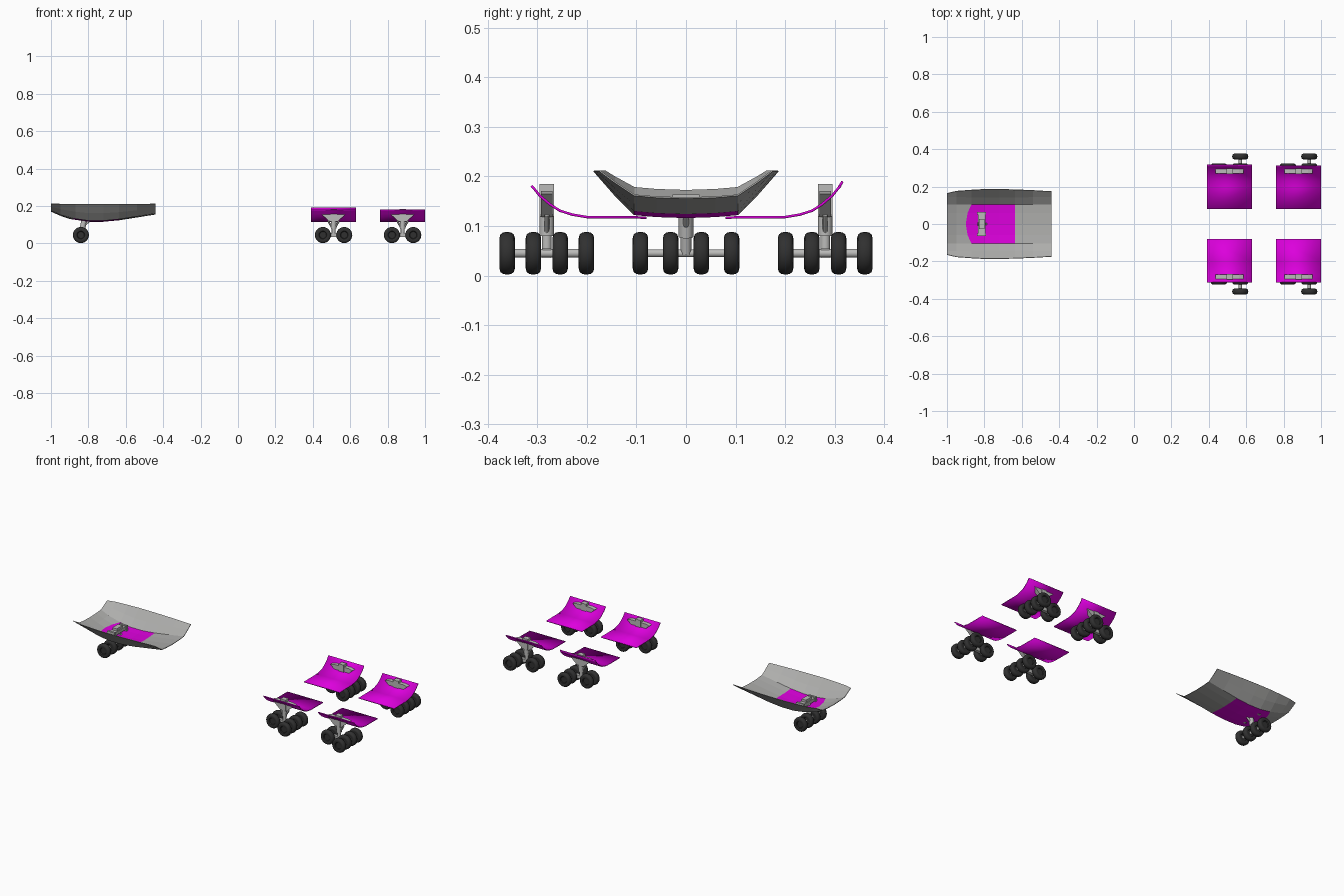
import bpy, bmesh, math
from mathutils import Vector

cube = bpy.data.objects.get("Cube")
if cube:
    bpy.data.objects.remove(cube)


def material(name, color):
    m = bpy.data.materials.new(name)
    m.use_nodes = True
    m.diffuse_color = (*color, 1)
    m.node_tree.nodes["Principled BSDF"].inputs["Base Color"].default_value = (*color, 1)
    return m


GREY = material("hull grey", (0.42, 0.42, 0.41))
MAGENTA = material("magenta panel", (0.72, 0.0, 0.72))
METAL = material("gear metal", (0.5, 0.5, 0.49))
RUBBER = material("tyre rubber", (0.03, 0.03, 0.03))


def finish(name, bm, mats, smooth=False):
    bmesh.ops.recalc_face_normals(bm, faces=bm.faces)
    mesh = bpy.data.meshes.new(name)
    bm.to_mesh(mesh)
    bm.free()
    for m in mats:
        mesh.materials.append(m)
    ob = bpy.data.objects.new(name, mesh)
    bpy.context.collection.objects.link(ob)
    if smooth:
        bpy.ops.object.select_all(action="DESELECT")
        ob.select_set(True)
        bpy.context.view_layer.objects.active = ob
        bpy.ops.object.shade_smooth_by_angle(angle=math.radians(40))
    return ob


def box(name, center, size):
    bm = bmesh.new()
    bmesh.ops.create_cube(bm, size=1)
    for v in bm.verts:
        v.co = Vector(a * b for a, b in zip(v.co, size)) + Vector(center)
    return finish(name, bm, [METAL])


def rod(name, a, b, radius, sides=12):
    a, b = Vector(a), Vector(b)
    bm = bmesh.new()
    bmesh.ops.create_cone(bm, cap_ends=True, segments=sides, radius1=radius,
                          radius2=radius, depth=(b - a).length)
    rot = (b - a).to_track_quat("Z", "Y")
    for v in bm.verts:
        v.co = rot @ v.co + (a + b) / 2
    return finish(name, bm, [METAL], True)


def prism(name, profile, place, offset):
    """Extrude a closed 2D profile along the offset vector."""
    bm = bmesh.new()
    face = bm.faces.new([bm.verts.new(place(*p)) for p in profile])
    ext = bmesh.ops.extrude_face_region(bm, geom=[face])
    bmesh.ops.translate(bm, vec=offset,
                        verts=[e for e in ext["geom"] if isinstance(e, bmesh.types.BMVert)])
    return finish(name, bm, [METAL])


# Wheel: lathed tyre section with a recessed hub
WHEEL_R, WHEEL_Z = 0.043, 0.045
TYRE = [(0, .008), (.018, .008), (.021, .013), (.031, .0155), (.038, .0135),
        (.042, .008), (.043, 0)]


def wheel(name, x, y):
    profile = TYRE + [(r, -w) for r, w in reversed(TYRE[:-1])]
    bm = bmesh.new()
    verts = [bm.verts.new((r, w, 0)) for r, w in profile]
    edges = [bm.edges.new(pair) for pair in zip(verts, verts[1:])]
    bmesh.ops.spin(bm, geom=verts + edges, cent=(0, 0, 0), axis=(0, 1, 0),
                   angle=math.tau, steps=24)
    bmesh.ops.remove_doubles(bm, verts=bm.verts, dist=0.0001)
    bmesh.ops.translate(bm, verts=bm.verts, vec=(x, y, WHEEL_Z))
    return finish(name, bm, [RUBBER], True)


# Nose hull: open trough lofted along x, with a magenta panel in its floor
KEEL = [(-1, .17), (-.95, .148), (-.9, .131), (-.8, .116), (-.72, .116),
        (-.635, .124), (-.54, .139), (-.44, .155)]
RIM = [.165, .177, .183, .187, .187, .185, .181, .175]


def keel_z(x):
    for (x0, z0), (x1, z1) in zip(KEEL, KEEL[1:]):
        if x <= x1:
            return z0 + (z1 - z0) * (x - x0) / (x1 - x0)
    return KEEL[-1][1]


bm = bmesh.new()
rows = []
for (x, z), rim in zip(KEEL, RIM):
    row = []
    for y in (-rim, -.145, -.105, -.06, 0, .06, .105, .145, rim):
        bow = .03 * min(1, (y / .105) ** 2) if x == -.9 else 0
        floor = keel_z(x + bow) + .006 * min(1, (y / .105) ** 2)
        t = max(0, (abs(y) - .105) / (rim - .105))
        row.append(bm.verts.new((x + bow, y, floor + (.21 - floor) * t ** 1.1)))
    rows.append(row)
for i, (a, b) in enumerate(zip(rows, rows[1:])):
    for j in range(len(a) - 1):
        f = bm.faces.new((a[j], b[j], b[j + 1], a[j + 1]))
        f.material_index = int(2 <= i <= 4 and 2 <= j <= 5)
hull = finish("nose_hull", bm, [GREY, MAGENTA])
shell = hull.modifiers.new("Thickness", "SOLIDIFY")
shell.thickness = 0.003

# Nose gear
NX = -0.84
rod("nose_axle", (NX, -.092, WHEEL_Z), (NX, .092, WHEEL_Z), .008)
rod("nose_piston", (NX, 0, WHEEL_Z), (-.825, 0, .1), .011)
rod("nose_strut", (-.832, 0, .078), (-.815, 0, .158), .015)
rod("nose_drag_brace", (-.83, 0, .09), (-.79, 0, .125), .006)
box("nose_trunnion", (-.815, 0, .14), (.04, .12, .02))
box("nose_strut_cap", (-.815, 0, .157), (.03, .055, .014))
for s in (-1, 1):
    box("nose_trunnion_end", (-.815, s * .058, .138), (.05, .012, .034))
    for y in (.031, .092):
        wheel("nose_wheel", NX, s * y)

# Main gear: curved belly panel, strut and six-wheel bogie at four stations
PANEL = [(.08, .117), (.2, .118), (.23, .123), (.255, .131), (.275, .144),
         (.295, .161), (.308, .177), (.316, .19)]


def belly_panel(name, x, side, points):
    bm = bmesh.new()
    ends = [[bm.verts.new((x + dx, side * y, z)) for y, z in points] for dx in (-.12, .12)]
    for j in range(len(points) - 1):
        bm.faces.new((ends[0][j], ends[1][j], ends[1][j + 1], ends[0][j + 1]))
    ob = finish(name, bm, [MAGENTA], True)
    mod = ob.modifiers.new("Thickness", "SOLIDIFY")
    mod.thickness, mod.offset = 0.005, 0


FAN = [(-.075, .165), (-.05, .171), (.05, .171), (.075, .165), (.022, .118), (-.022, .118)]


def main_gear(label, x, side):
    y0 = side * .281
    points = PANEL if label == "front" and side > 0 else PANEL[:-1] + [(.312, .181)]
    belly_panel(label + "_belly_panel", x, side, points)
    prism(label + "_trunnion_fan", FAN, lambda u, z: (x + u, y0 - .012, z), (0, .024, 0))
    box(label + "_strut_head", (x, y0, .152), (.034, .03, .066))
    rod(label + "_strut", (x, y0, .08), (x, y0, .14), .015)
    rod(label + "_piston", (x, y0, WHEEL_Z), (x, y0, .09), .01)
    for dx in (-.03, .03):
        rod(label + "_brace", (x + dx * .3, y0, .085), (x + dx, y0, .122), .005, 8)
    box(label + "_bogie_beam", (x, y0, WHEEL_Z), (.125, .018, .02))
    for dx, spread in ((-.057, (.027,)), (.057, (.027, .08))):
        rod(label + "_axle", (x + dx, y0 - spread[-1], WHEEL_Z),
            (x + dx, y0 + spread[-1], WHEEL_Z), .009)
        for d in spread:
            for s in (-1, 1):
                wheel(label + "_main_wheel", x + dx, y0 + s * d)


for side in (-1, 1):
    main_gear("front", .511, side)
    main_gear("rear", .88, side)
